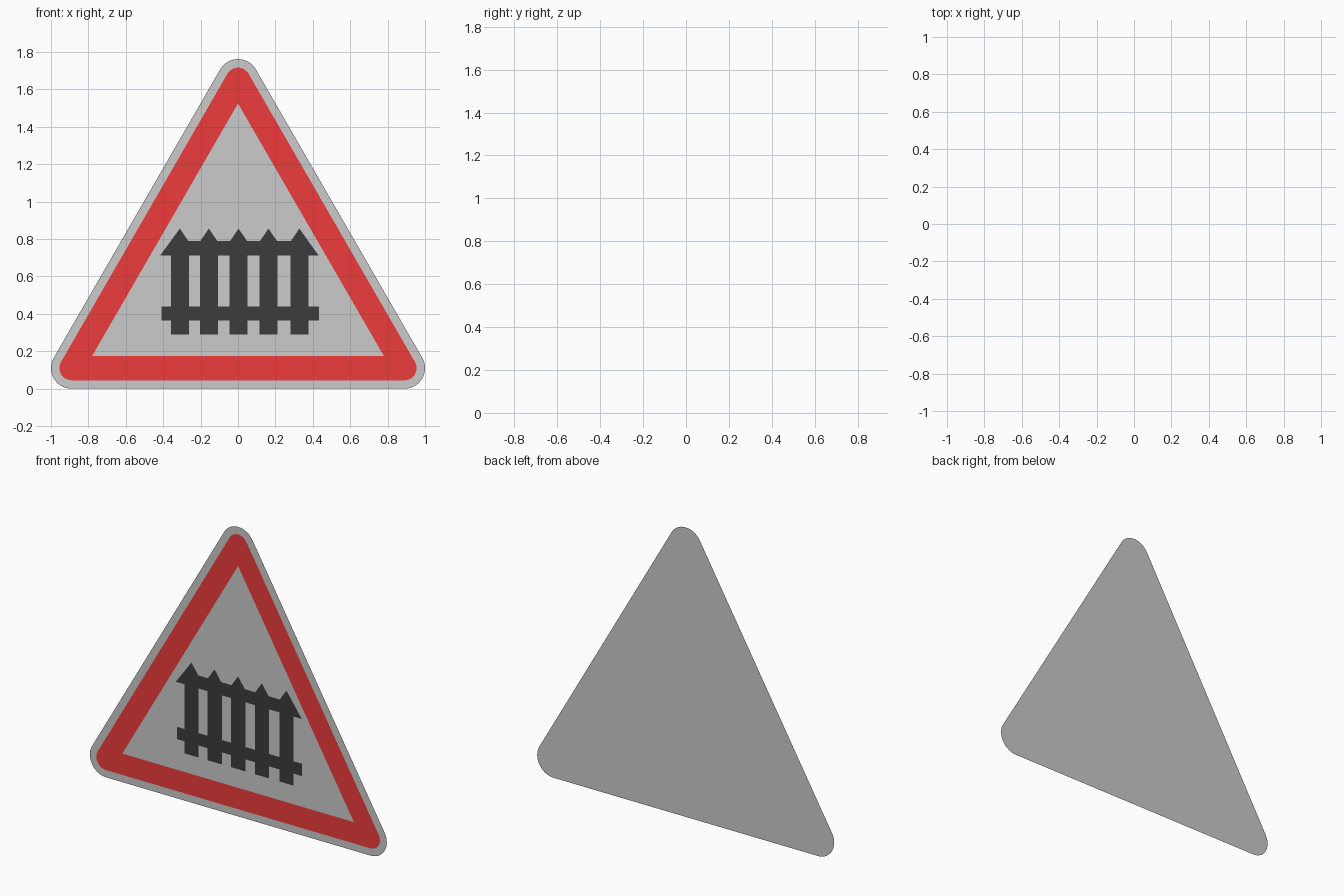
import bpy
import bmesh
from math import cos, sin, radians

if "Cube" in bpy.data.objects:
    bpy.data.objects.remove(bpy.data.objects["Cube"])


def material(name, color):
    mat = bpy.data.materials.new(name)
    mat.diffuse_color = (*color, 1)
    mat.use_nodes = True
    mat.node_tree.nodes["Principled BSDF"].inputs["Base Color"].default_value = mat.diffuse_color
    return mat


def sheet(name, faces, y, mat=None):
    """Flat part facing -y, from faces given as counter-clockwise (x, z) points."""
    bm = bmesh.new()
    for pts in faces:
        bm.faces.new([bm.verts.new((x, y, z)) for x, z in pts])
    bmesh.ops.remove_doubles(bm, verts=bm.verts[:], dist=1e-5)
    mesh = bpy.data.meshes.new(name)
    bm.to_mesh(mesh)
    bm.free()
    if mat:
        mesh.materials.append(mat)
    obj = bpy.data.objects.new(name, mesh)
    bpy.context.collection.objects.link(obj)
    return obj


def rect(x0, x1, z0, z1):
    return [(x0, z0), (x1, z0), (x1, z1), (x0, z1)]


CORNERS = [(-0.89, 0.11), (0.89, 0.11), (0.0, 1.652)]
STEPS = 16


def rounded_triangle(radius):
    """Triangle outline with a 120 degree arc at every corner."""
    pts = []
    for i, (cx, cz) in enumerate(CORNERS):
        for s in range(STEPS + 1):
            a = radians(150 + 120 * i + 120 * s / STEPS)
            pts.append((cx + radius * cos(a), cz + radius * sin(a)))
    return pts


red = material("red", (0.85, 0.045, 0.045))
black = material("black", (0.045, 0.045, 0.045))

# Backing plate
sheet("sign_plate", [rounded_triangle(0.11)], 0.003)

# Red border: rounded outside, sharp inside
outer = rounded_triangle(0.065)
inner = [(-0.78, 0.175), (0.78, 0.175), (0.0, 1.525)]
border = []
for i in range(len(outer)):
    j = (i + 1) % len(outer)
    a, b = inner[i // (STEPS + 1)], inner[j // (STEPS + 1)]
    border.append([outer[i], outer[j], a] if a == b else [outer[i], outer[j], b, a])
sheet("red_border", border, 0.001, red)

# Fence pickets
peaks = [-0.311, -0.156, 0.003, 0.163, 0.328]
sheet("fence_pickets", [rect(x - 0.048, x + 0.048, 0.29, 0.74) for x in peaks],
      -0.002, black)

# Lower rail
sheet("fence_lower_rail", [rect(-0.408, 0.432, 0.364, 0.439)], -0.003, black)

# Upper rail with pointed picket tips
top = [(-0.417, 0.711), (0.432, 0.711)]
for x in reversed(peaks):
    if x != peaks[-1]:
        top.append((x + 0.045, 0.79))
    top.append((x, 0.856))
    if x != peaks[0]:
        top.append((x - 0.045, 0.79))
sheet("fence_upper_rail", [top], -0.003, black)
